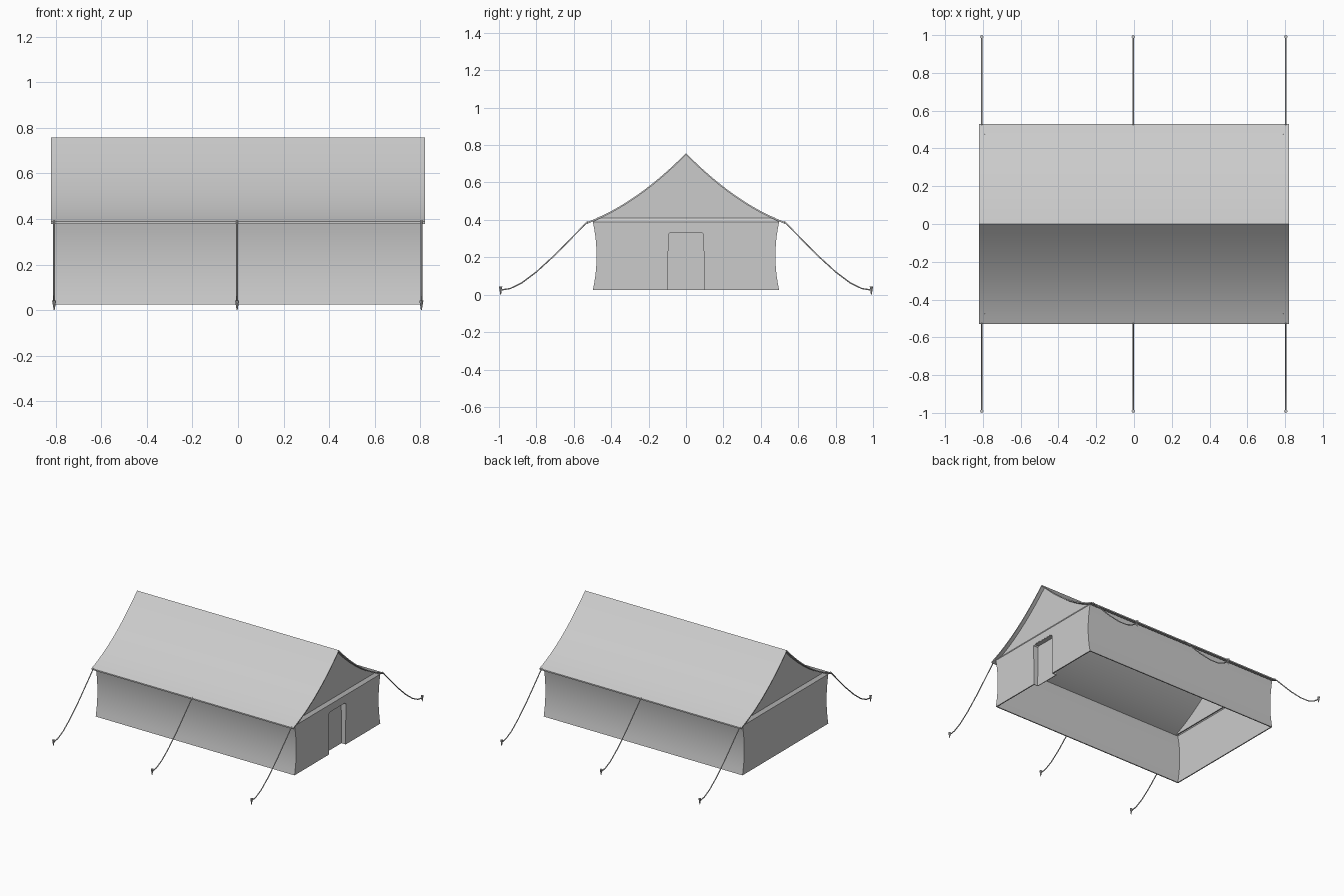
import bpy, bmesh, math
from mathutils import Vector

if "Cube" in bpy.data.objects:
    bpy.data.objects.remove(bpy.data.objects["Cube"])

ROOF_X, WALL_X = 0.82, 0.808
BASE, EAVE, RIDGE, EAVE_Y = 0.025, 0.388, 0.757, 0.53
T = 0.008


def finish(name, bm, smooth=False):
    bmesh.ops.recalc_face_normals(bm, faces=bm.faces)
    me = bpy.data.meshes.new(name)
    bm.to_mesh(me)
    bm.free()
    ob = bpy.data.objects.new(name, me)
    bpy.context.collection.objects.link(ob)
    if smooth:
        bpy.ops.object.select_all(action='DESELECT')
        ob.select_set(True)
        bpy.context.view_layer.objects.active = ob
        bpy.ops.object.shade_smooth_by_angle(angle=math.radians(30))
    return ob


def prism(name, outline, x0, x1, smooth=False):
    """Extrude a (y, z) outline along x."""
    bm = bmesh.new()
    f = bm.faces.new([bm.verts.new((x0, y, z)) for y, z in outline])
    ext = bmesh.ops.extrude_face_region(bm, geom=[f])
    vs = [v for v in ext['geom'] if isinstance(v, bmesh.types.BMVert)]
    bmesh.ops.translate(bm, verts=vs, vec=(x1 - x0, 0, 0))
    return finish(name, bm, smooth)


def roof_z(y):
    t = abs(y) / EAVE_Y
    return RIDGE - (RIDGE - EAVE) * t - 0.17 * t * (1 - t)


def wall_y(z):
    t = (z - BASE) / (EAVE - BASE)
    return 0.498 - 0.08 * t * (1 - t)


N = 12
# Sagging roof canvas
ys = [EAVE_Y * i / N for i in range(-N, N + 1)]
top = [(y, roof_z(y)) for y in ys]
under = [(y, roof_z(y) - T * 1.2) for y in reversed(ys)]
prism("roof", top + under, -ROOF_X, ROOF_X, True)

# Bowed side walls
zs = [BASE + (EAVE - BASE) * i / 10 for i in range(11)]
for s, nm in ((-1, "front"), (1, "back")):
    out = [(s * wall_y(z), z) for z in zs]
    inn = [(s * (wall_y(z) - T), z) for z in reversed(zs)]
    prism(nm + "_wall", out + inn, -WALL_X, WALL_X, True)


# Doorway outline, open at the bottom
def door(g=0.0):
    w, h = 0.1 - g, 0.335 - g
    return [(-w, BASE), (-w + 0.003, h - 0.008), (-w + 0.011, h),
            (w - 0.011, h), (w - 0.003, h - 0.008), (w, BASE)]


# End walls, the right one with a doorway
left = [(-wall_y(z), z) for z in reversed(zs)]
right = [(wall_y(z), z) for z in zs]
prism("left_end_wall", left + right, -WALL_X, -WALL_X + T)
prism("right_end_wall", left + door() + right, WALL_X - T, WALL_X)

# Recessed door flap and its frame
prism("door_flap", door(0.002), 0.768, 0.773)
prism("door_frame", door() + door(0.003)[::-1], 0.768, WALL_X - 0.001)

# Gables with a sloping strip at the foot
gy = [0.5 * i / N for i in range(-N, N + 1)]
for s, nm in ((-1, "left"), (1, "right")):
    prism(nm + "_gable", [(y, max(roof_z(y) - T, EAVE)) for y in gy],
          s * 0.785, s * 0.792)
    bm = bmesh.new()
    pts = [(WALL_X, -0.498, EAVE), (WALL_X, 0.498, EAVE),
           (0.79, 0.475, 0.412), (0.79, -0.475, 0.412)]
    bm.faces.new([bm.verts.new((s * x, y, z)) for x, y, z in pts])
    finish(nm + "_gable_foot", bm)

# Guy ropes and pegs
path = [(0.525, 0.392), (0.6, 0.315), (0.7, 0.213), (0.8, 0.122),
        (0.88, 0.062), (0.94, 0.033), (0.99, 0.025)]
for s, nm in ((-1, "front"), (1, "back")):
    for i, x in enumerate((-0.806, -0.004, 0.804)):
        cu = bpy.data.curves.new(f"{nm}_rope_{i}", 'CURVE')
        cu.dimensions = '3D'
        cu.bevel_depth = 0.004
        cu.bevel_resolution = 1
        cu.use_fill_caps = True
        sp = cu.splines.new('POLY')
        sp.points.add(len(path) - 1)
        for p, (y, z) in zip(sp.points, path):
            p.co = (x, s * y, z, 1)
        ob = bpy.data.objects.new(f"{nm}_rope_{i}", cu)
        bpy.context.collection.objects.link(ob)
        bm = bmesh.new()
        bmesh.ops.create_cone(bm, cap_ends=True, segments=8, radius1=0.002,
                              radius2=0.009, depth=0.043)
        bmesh.ops.translate(bm, verts=bm.verts, vec=(x, s * 0.991, 0.0215))
        finish(f"{nm}_peg_{i}", bm)
